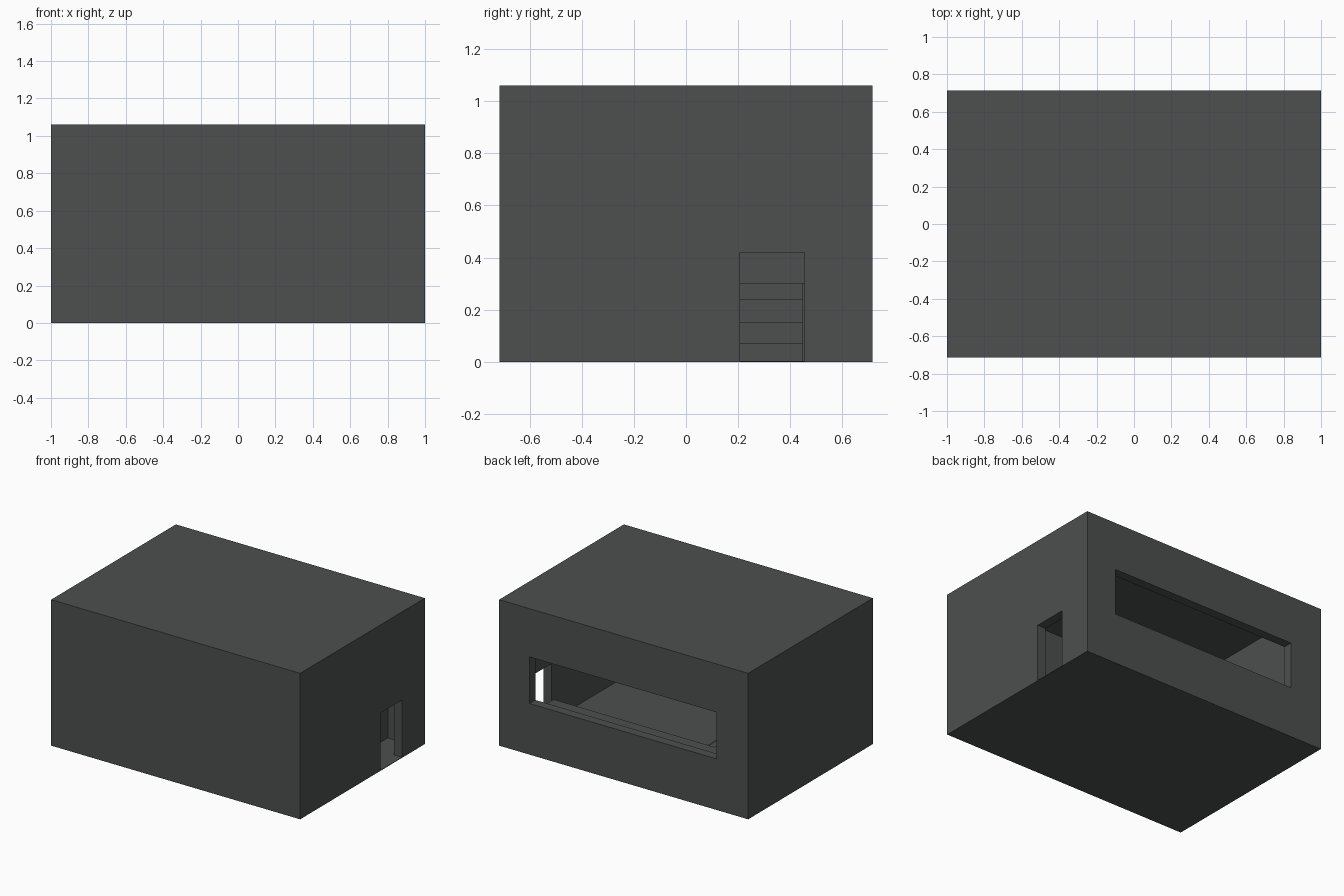
import bpy, bmesh

if "Cube" in bpy.data.objects:
    bpy.data.objects.remove(bpy.data.objects["Cube"])

# Single concrete colour
concrete = bpy.data.materials.new("dark_concrete")
concrete.diffuse_color = (0.074, 0.080, 0.080, 1.0)
concrete.use_nodes = True
concrete.node_tree.nodes["Principled BSDF"].inputs["Base Color"].default_value = concrete.diffuse_color

HX, HY, H = 1.0, 0.715, 1.06      # outer half sizes and height
T = 0.067                         # wall thickness
FLOOR, CEIL = 0.004, 1.052        # thin floor and roof slabs
PLAT_Y, PLAT_Z = 0.447, 0.30      # platform front edge and height


def add_object(name, bm):
    bmesh.ops.recalc_face_normals(bm, faces=bm.faces)
    mesh = bpy.data.meshes.new(name)
    bm.to_mesh(mesh)
    bm.free()
    mesh.materials.append(concrete)
    obj = bpy.data.objects.new(name, mesh)
    bpy.context.collection.objects.link(obj)
    return obj


def box(name, lo, hi):
    bm = bmesh.new()
    bmesh.ops.create_cube(bm, size=1.0)
    for v in bm.verts:
        v.co = [hi[i] if v.co[i] > 0 else lo[i] for i in range(3)]
    return add_object(name, bm)


def cut(target, cutter):
    mod = target.modifiers.new(cutter.name, 'BOOLEAN')
    mod.operation = 'DIFFERENCE'
    mod.solver = 'EXACT'
    mod.object = cutter
    bpy.context.view_layer.objects.active = target
    bpy.ops.object.modifier_apply(modifier=mod.name)
    bpy.data.objects.remove(cutter)


# Hollow shell with a doorway on the right and a long slot window at the back
shell = box("bunker_shell", (-HX, -HY, 0), (HX, HY, H))
cut(shell, box("room_cutter", (-HX + T, -HY + T, FLOOR), (HX - T, HY - T, CEIL)))
cut(shell, box("door_cutter", (HX - 2 * T, 0.208, FLOOR), (HX + 0.1, 0.455, 0.42)))
cut(shell, box("window_cutter", (-0.745, HY - 2 * T, 0.371), (0.757, HY + 0.1, 0.709)))

# Raised platform behind the window
box("window_platform", (-0.75, PLAT_Y, FLOOR), (0.75, HY - T, PLAT_Z))

# Stairs climbing towards the left, alongside the platform
heights = [0.073, 0.154, 0.242, PLAT_Z]
x_start, x_end = -0.19, -0.66
run = (x_end - x_start) / len(heights)
profile = [(x_start, FLOOR)]
for i, z in enumerate(heights):
    profile += [(x_start + i * run, z), (x_start + (i + 1) * run, z)]
profile.append((x_end, FLOOR))
bm = bmesh.new()
side = bm.faces.new([bm.verts.new((x, 0.07, z)) for x, z in profile])
ext = bmesh.ops.extrude_face_region(bm, geom=[side])
new_verts = [g for g in ext["geom"] if isinstance(g, bmesh.types.BMVert)]
bmesh.ops.translate(bm, verts=new_verts, vec=(0, PLAT_Y - 0.07, 0))
# extrude_face_region removes the source face, so close the open side
open_edges = [e for e in bm.edges if e.is_boundary]
if open_edges:
    bmesh.ops.holes_fill(bm, edges=open_edges, sides=0)
add_object("platform_stairs", bm)
